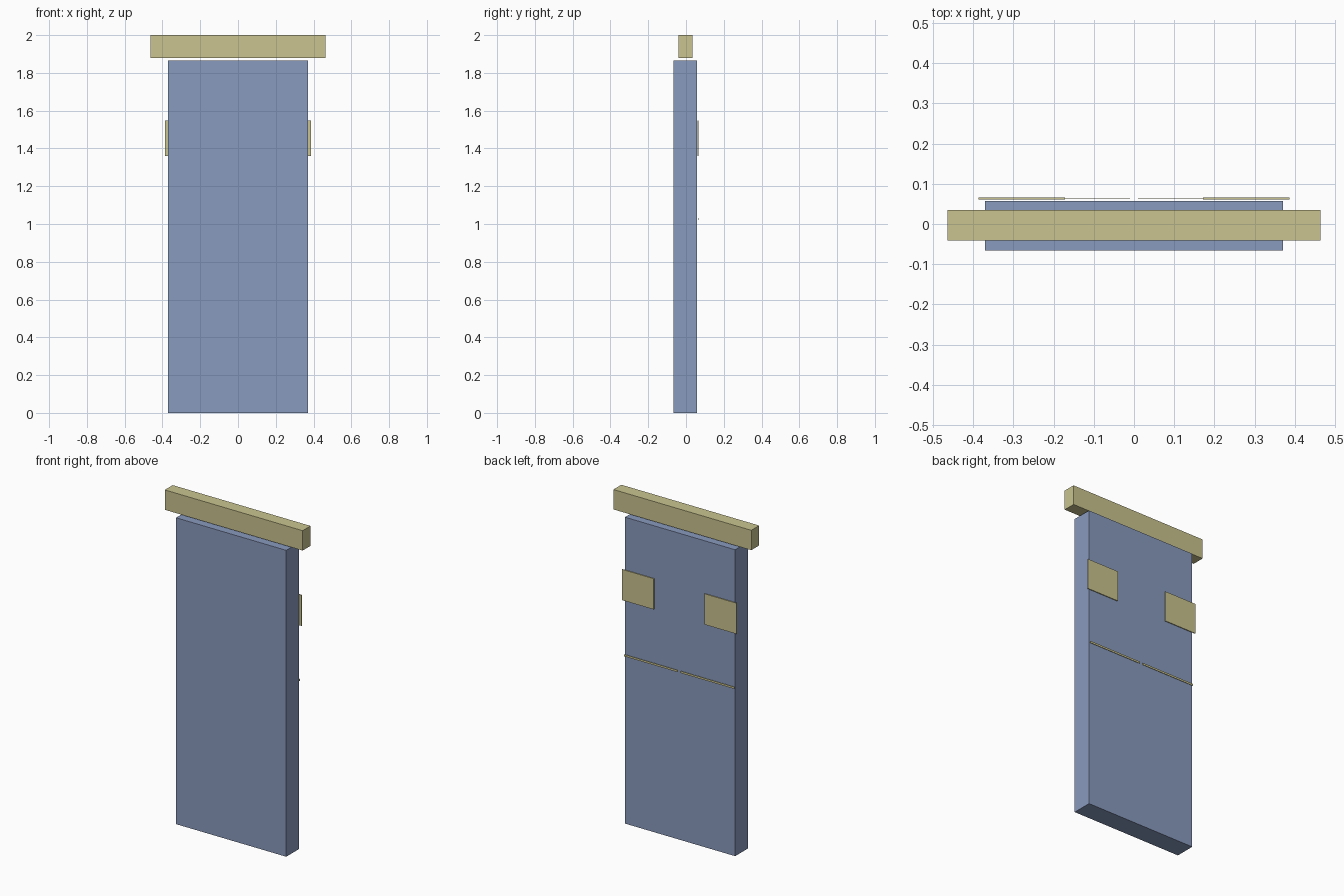
import bpy
import bmesh
from mathutils import Vector

cube = bpy.data.objects.get("Cube")
if cube:
    bpy.data.objects.remove(cube, do_unlink=True)


def material(name, rgb):
    mat = bpy.data.materials.new(name)
    mat.use_nodes = True
    colour = (*rgb, 1.0)
    mat.diffuse_color = colour
    mat.node_tree.nodes["Principled BSDF"].inputs["Base Color"].default_value = colour
    return mat


def box(name, low, high, mat):
    """Flat-shaded box between two opposite corners."""
    low, high = Vector(low), Vector(high)
    bm = bmesh.new()
    bmesh.ops.create_cube(bm, size=1)
    bmesh.ops.scale(bm, vec=high - low, verts=bm.verts)
    mesh = bpy.data.meshes.new(name)
    bm.to_mesh(mesh)
    bm.free()
    mesh.materials.append(mat)
    obj = bpy.data.objects.new(name, mesh)
    obj.location = (low + high) / 2
    bpy.context.collection.objects.link(obj)
    return obj


blue = material("slate blue", (0.25, 0.325, 0.515))
khaki = material("pale khaki", (0.585, 0.55, 0.275))

# Main slab and the bar floating just above it
box("panel", (-0.371, -0.066, 0), (0.371, 0.057, 1.865), blue)
box("top_bar", (-0.464, -0.041, 1.879), (0.464, 0.035, 2), khaki)

# Mirrored plates and thin strips on the back
for side, s in (("left", 1), ("right", -1)):
    for name, x0, x1, y0, y1, z0, z1 in (
        ("back_plate", 0.171, 0.386, 0.061, 0.066, 1.36, 1.547),
        ("back_strip", 0.01, 0.371, 0.063, 0.065, 1.021, 1.033),
    ):
        xs = sorted((s * x0, s * x1))
        box(f"{side}_{name}", (xs[0], y0, z0), (xs[1], y1, z1), khaki)
